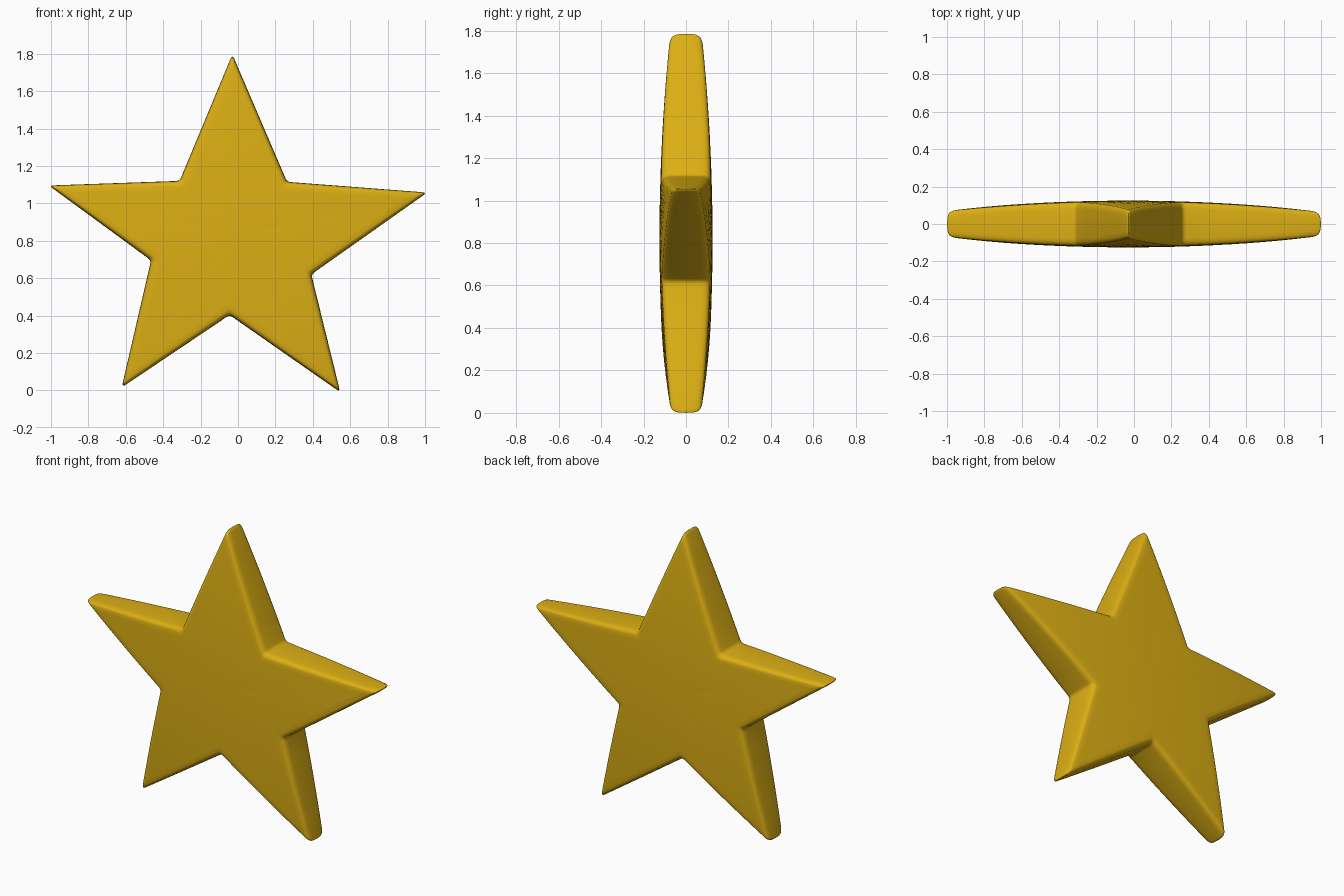
import bpy, bmesh, math
from mathutils import Vector

if "Cube" in bpy.data.objects:
    bpy.data.objects.remove(bpy.data.objects["Cube"])

gold = bpy.data.materials.new("golden yellow")
gold.use_nodes = True
colour = (0.72, 0.43, 0.007, 1)
gold.diffuse_color = colour
gold.node_tree.nodes["Principled BSDF"].inputs["Base Color"].default_value = colour

CENTRE = Vector((-0.03, 0.82))
# Star corners (x, z), clockwise from the top; tips and notches alternate
CORNERS = [Vector(c) for c in (
    (-0.03, 1.785), (0.262, 1.115), (1.0, 1.055), (0.392, 0.62), (0.54, 0.0),
    (-0.045, 0.403), (-0.615, 0.025), (-0.465, 0.695), (-1.0, 1.092), (-0.312, 1.12))]
# Push the tips out so that the rounded ends land in place
for i in range(0, 10, 2):
    CORNERS[i] += (CORNERS[i] - CENTRE).normalized() * 0.012


def half_thickness(p):
    """Domed face: thick in the middle, thin at the tips."""
    return 0.125 - 0.055 * (p - CENTRE).length_squared


def inset_corners(d):
    """Move every edge inward by d, limiting how far the sharp tips retreat."""
    out = []
    for i, c in enumerate(CORNERS):
        a = (c - CORNERS[i - 1]).normalized()
        b = (CORNERS[(i + 1) % 10] - c).normalized()
        na, nb = Vector((a.y, -a.x)), Vector((b.y, -b.x))
        mid = (na + nb).normalized()
        out.append(c + mid * min(d / mid.dot(na), 1.6 * d))
    return out


def outline(d):
    """Star loop with rounded corners and subdivided straight edges."""
    cs, pts = inset_corners(d), []
    for i, c in enumerate(cs):
        prev, nxt = cs[i - 1], cs[(i + 1) % 10]
        size = 0.027 if i % 2 == 0 else 0.02
        p0 = c + (prev - c).normalized() * size
        p2 = c + (nxt - c).normalized() * size
        for k in range(5):
            t = k / 4
            pts.append(p0 * (1 - t) ** 2 + c * 2 * t * (1 - t) + p2 * t * t)
        end = nxt + (c - nxt).normalized() * (0.02 if i % 2 == 0 else 0.027)
        pts += [p2.lerp(end, k / 6) for k in range(1, 6)]
    return pts


# Rings from the middle of a face out to the rim: (points, depth below the face)
face_edge = outline(0.03)
rings = [([CENTRE.lerp(p, s) for p in face_edge], 0) for s in (0.2, 0.4, 0.6, 0.8, 0.92)]
rings += [(outline(d), drop) for d, drop in
          ((0.03, 0), (0.021, 0.002), (0.013, 0.006), (0.007, 0.013), (0.003, 0.024), (0.001, 0.038))]

bm = bmesh.new()


def ring_verts(points, drop, side):
    return [bm.verts.new((p.x, side * (half_thickness(p) - drop), p.y)) for p in points]


loops = [ring_verts(p, drop, -1) for p, drop in rings]
loops.append([bm.verts.new((p.x, 0, p.y)) for p in outline(0)])
loops += [ring_verts(p, drop, 1) for p, drop in reversed(rings)]
n = len(face_edge)
for a, b in zip(loops, loops[1:]):
    for i in range(n):
        j = (i + 1) % n
        bm.faces.new((a[i], a[j], b[j], b[i]))
# Close the front and back with fans
for loop, y in ((loops[0], -0.125), (loops[-1], 0.125)):
    hub = bm.verts.new((CENTRE.x, y, CENTRE.y))
    for i in range(n):
        bm.faces.new((hub, loop[i], loop[(i + 1) % n]))
bmesh.ops.recalc_face_normals(bm, faces=bm.faces)

mesh = bpy.data.meshes.new("star")
bm.to_mesh(mesh)
bm.free()
mesh.materials.append(gold)
star = bpy.data.objects.new("star", mesh)
bpy.context.collection.objects.link(star)
bpy.context.view_layer.objects.active = star
star.select_set(True)
bpy.ops.object.shade_smooth_by_angle(angle=math.radians(45))
